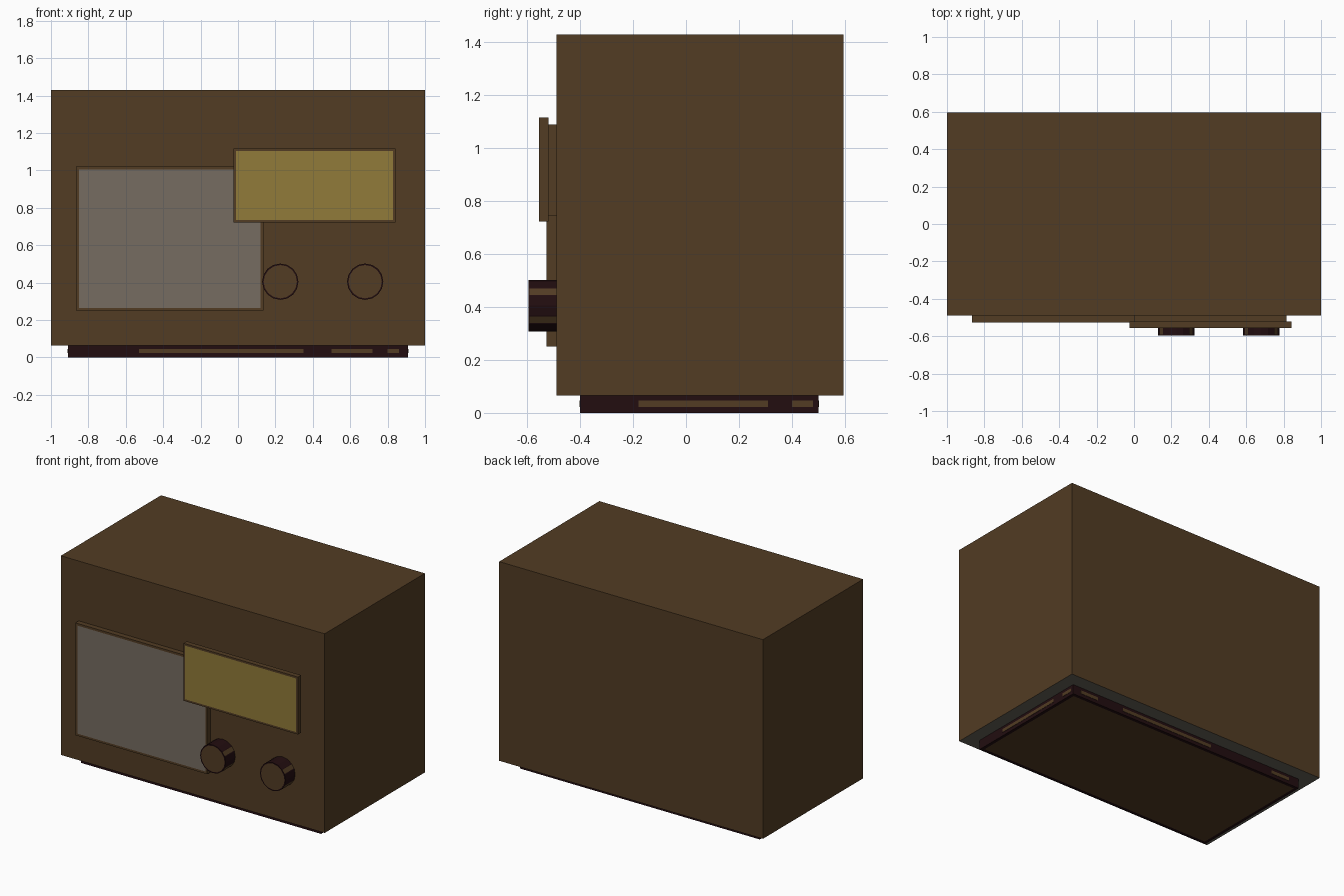
import bpy, bmesh, math
from mathutils import Vector, Matrix

if "Cube" in bpy.data.objects:
    bpy.data.objects.remove(bpy.data.objects["Cube"])


def mat(name, rgb):
    m = bpy.data.materials.new(name)
    m.diffuse_color = (*rgb, 1)
    m.use_nodes = True
    m.node_tree.nodes["Principled BSDF"].inputs["Base Color"].default_value = m.diffuse_color
    return m


BROWN = mat("walnut brown", (0.084, 0.045, 0.017))
DARK = mat("dark trim", (0.016, 0.004, 0.005))
GREY = mat("grille grey", (0.181, 0.150, 0.119))
YELLOW = mat("dial yellow", (0.283, 0.198, 0.041))
UNDER = mat("underside grey", (0.130, 0.122, 0.100))


def finish(name, bm, mats):
    me = bpy.data.meshes.new(name)
    bm.to_mesh(me)
    bm.free()
    for m in mats:
        me.materials.append(m)
    ob = bpy.data.objects.new(name, me)
    bpy.context.collection.objects.link(ob)
    return ob


def box(name, x, y, z, mats, direction=None, inset=0.0):
    """Box from ranges; the face toward direction is inset and gets material 1."""
    bm = bmesh.new()
    bmesh.ops.create_cube(bm, size=1)
    for v in bm.verts:
        for i, (a, b) in enumerate((x, y, z)):
            v.co[i] = a if v.co[i] < 0 else b
    bm.normal_update()
    if direction:
        face = max(bm.faces, key=lambda f: f.normal.dot(Vector(direction)))
        if inset:
            bmesh.ops.inset_region(bm, faces=[face], thickness=inset)
        face.material_index = 1
    return finish(name, bm, mats)


FRONT, DOWN = (0, -1, 0), (0, 0, -1)

# Cabinet and base plinth
box("cabinet", (-1, 1), (-0.49, 0.595), (0.065, 1.43), [BROWN, UNDER], DOWN)
box("base", (-0.91, 0.91), (-0.40, 0.50), (0, 0.065), [DARK, BROWN], DOWN, 0.03)

# Worn wood strips on the sides of the base
for i, (a, b) in enumerate([(-0.53, 0.35), (0.5, 0.72), (0.8, 0.86)]):
    box(f"base_front_strip_{i}", (a, b), (-0.402, -0.398), (0.023, 0.046), [BROWN])
for i, (a, b) in enumerate([(-0.83, -0.69), (-0.2, 0.51), (0.71, 0.85)]):
    box(f"base_back_strip_{i}", (a, b), (0.498, 0.502), (0.023, 0.046), [BROWN])
for s in (-1, 1):
    for i, (a, b) in enumerate([(-0.18, 0.31), (0.4, 0.48)]):
        x = sorted((s * 0.908, s * 0.912))
        box(f"base_side_strip_{s}_{i}", x, (a, b), (0.023, 0.046), [BROWN])

# Speaker grille, dial backing and dial window
box("speaker_grille", (-0.865, 0.135), (-0.526, -0.48), (0.25, 1.02),
    [BROWN, GREY], FRONT, 0.021)
box("dial_backing", (0.0, 0.815), (-0.523, -0.48), (0.745, 1.09), [BROWN])
box("dial_window", (-0.025, 0.842), (-0.555, -0.52), (0.722, 1.116),
    [BROWN, YELLOW], FRONT, 0.019)


def knob(name, cx, cz=0.405, r=0.097):
    bm = bmesh.new()
    bmesh.ops.create_cone(bm, cap_ends=True, segments=16, radius1=r, radius2=r,
                          depth=0.111, matrix=Matrix.Translation((cx, -0.5395, cz))
                          @ Matrix.Rotation(math.radians(90), 4, 'X'))
    bm.normal_update()
    cap = max(bm.faces, key=lambda f: -f.normal.y)
    # Brown patches on the diagonal sides
    patches = [f for f in bm.faces if len(f.verts) == 4
               and 0.4 < abs(f.normal.z) < 0.7]
    bmesh.ops.inset_region(bm, faces=[cap], thickness=0.008)
    cap.material_index = 1
    for f in patches:
        bmesh.ops.inset_region(bm, faces=[f], thickness=0.006)
        f.material_index = 1
    return finish(name, bm, [DARK, BROWN])


# Control knobs
knob("volume_knob", 0.226)
knob("tuning_knob", 0.68)
